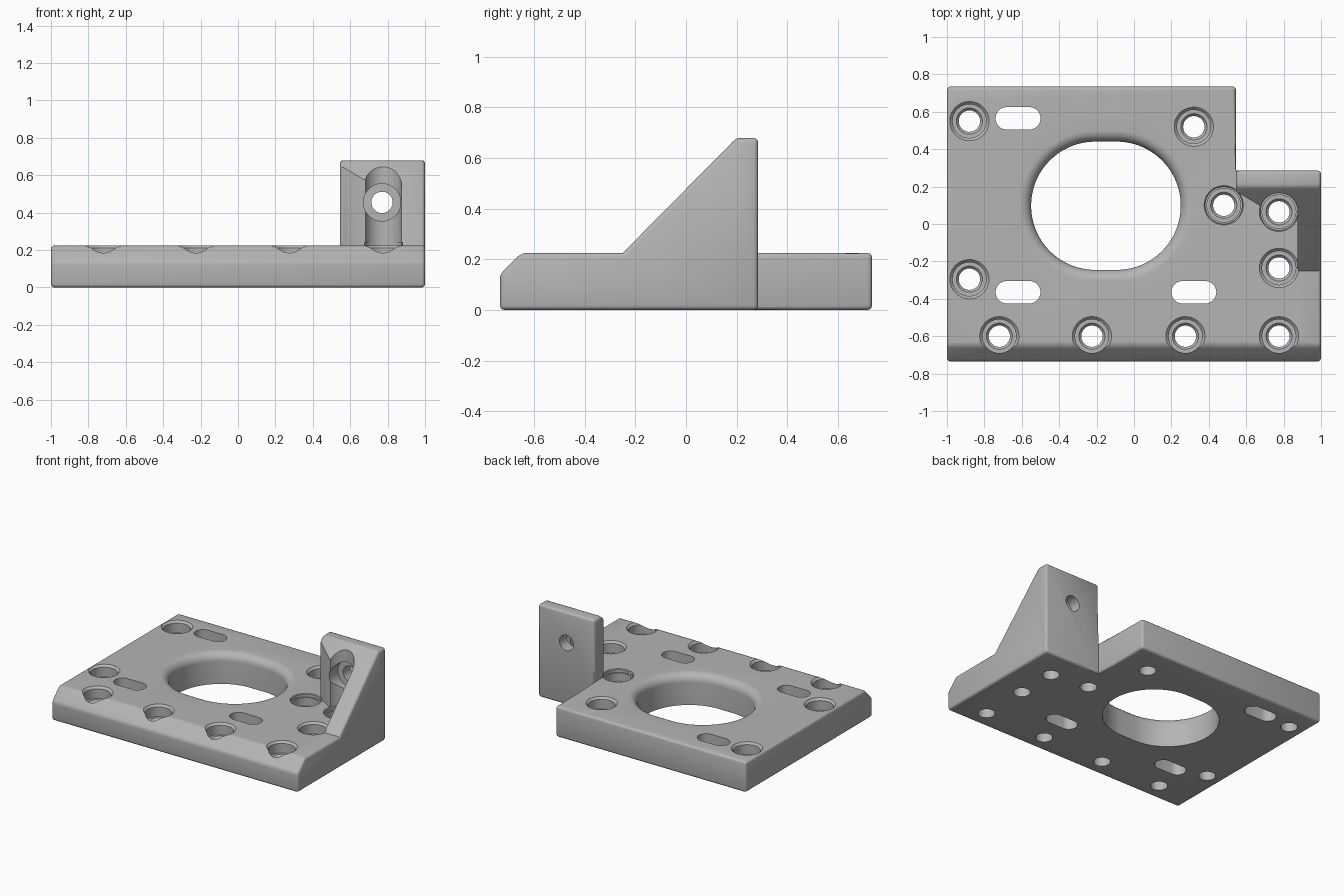
import bpy, bmesh
from math import sin, cos, pi, radians

cube = bpy.data.objects.get("Cube")
if cube:
    bpy.data.objects.remove(cube, do_unlink=True)

grey = bpy.data.materials.new("plain grey")
grey.use_nodes = True
grey.diffuse_color = (0.46, 0.46, 0.46, 1)
grey.node_tree.nodes["Principled BSDF"].inputs["Base Color"].default_value = (0.46, 0.46, 0.46, 1)

TOP = 0.225


def from_bmesh(name, bm):
    bmesh.ops.recalc_face_normals(bm, faces=bm.faces)
    mesh = bpy.data.meshes.new(name)
    bm.to_mesh(mesh)
    bm.free()
    mesh.materials.append(grey)
    obj = bpy.data.objects.new(name, mesh)
    bpy.context.collection.objects.link(obj)
    return obj


def stack(name, loops):
    """Closed solid through a list of equally long point loops."""
    bm = bmesh.new()
    rings = [[bm.verts.new(p) for p in loop] for loop in loops]
    n = len(rings[0])
    for a, b in zip(rings, rings[1:]):
        for i in range(n):
            j = (i + 1) % n
            bm.faces.new((a[i], a[j], b[j], b[i]))
    bm.faces.new(rings[0][::-1])
    bm.faces.new(rings[-1])
    return from_bmesh(name, bm)


def side_profile(name, points, x0, x1):
    return stack(name, [[(x, y, z) for y, z in points] for x in (x0, x1)])


def round_tool(name, x, y, rings, half=0.0, n=48):
    """Round or slot-shaped cutter from (radius, height) rings."""
    angles = [2 * pi * (i + 0.5) / n for i in range(n)]
    return stack(name, [[(x + r * cos(a) + (half if cos(a) > 0 else -half),
                          y + r * sin(a), z) for a in angles] for r, z in rings])


def combine(target, tool, operation="DIFFERENCE"):
    mod = target.modifiers.new("cut", "BOOLEAN")
    mod.object, mod.operation, mod.solver = tool, operation, "EXACT"
    bpy.context.view_layer.update()
    deps = bpy.context.evaluated_depsgraph_get()
    mesh = bpy.data.meshes.new_from_object(target.evaluated_get(deps))
    target.modifiers.clear()
    target.data = mesh
    bpy.data.objects.remove(tool, do_unlink=True)


# Base plate with a chamfered front, and the gusset block on its left side
front = [(-0.735, 0), (-0.735, 0.14), (-0.65, TOP)]
body = side_profile("mounting_bracket", front + [(0.735, TOP), (0.735, 0)], -1, 0.545)
gusset = side_profile("gusset", front + [(-0.25, TOP), (0.2, 0.68), (0.285, 0.68), (0.285, 0)], 0.545, 1)
combine(body, gusset, "UNION")

# Round the outer edges
bm = bmesh.new()
bm.from_mesh(body.data)
bmesh.ops.remove_doubles(bm, verts=bm.verts, dist=0.0005)
bmesh.ops.dissolve_limit(bm, angle_limit=radians(2), verts=bm.verts, edges=bm.edges)
sharp = [e for e in bm.edges if e.is_manifold and e.is_convex and e.calc_face_angle() > radians(30)]
bmesh.ops.bevel(bm, geom=sharp, offset=0.018, segments=3, profile=0.5, affect="EDGES", clamp_overlap=True)
bm.to_mesh(body.data)
bm.free()

# Pocket in front of the upright wall, leaving a side rib
outline = [(0.4, -0.5), (0.875, -0.5), (0.875, 0.065), (0.67, 0.1), (0.56, 0.165), (0.4, 0.2)]
combine(body, stack("pocket", [[(x, y, z) for x, y in outline] for z in (TOP, 1)]))
for x, y in [(0.775, 0.065), (0.48, 0.1)]:
    combine(body, round_tool("channel", x, y, [(0.1, 0.2), (0.1, 1)]))

# Large slotted opening with a rounded rim
fillet = [(0.343 + 0.06 * (1 - cos(a)), TOP - 0.06 + 0.06 * sin(a)) for a in (pi / 2 * i / 8 for i in range(9))]
combine(body, round_tool("opening", -0.15, 0.0975, [(0.343, -0.1)] + fillet + [(0.403, 0.3)], 0.057, 96))

# Adjustment slots
for x, y in [(-0.62, 0.565), (-0.62, -0.365), (0.32, -0.365)]:
    combine(body, round_tool("slot", x, y, [(0.06, -0.1), (0.06, 0.4)], 0.06))

# Counterbored screw holes
bore = [(0.057, -0.1), (0.057, 0.125), (0.07, 0.14), (0.09, 0.14), (0.09, 0.21), (0.105, TOP), (0.105, 0.24)]
holes = [(-0.88, 0.55), (0.32, 0.52), (0.48, 0.1), (0.775, 0.065), (0.775, -0.235), (-0.88, -0.295)]
holes += [(x, -0.6) for x in (-0.72, -0.225, 0.275, 0.775)]
for x, y in holes:
    combine(body, round_tool("screw_hole", x, y, bore))

# Horizontal screw hole through the upright wall
wall_hole = round_tool("wall_hole", 0, 0, [(0.057, -0.4), (0.057, -0.2), (0.1, -0.2), (0.1, 0)])
for v in wall_hole.data.vertices:
    x, y, z = v.co
    v.co = (0.77 + x, -z, 0.455 + y)
wall_hole.data.flip_normals()
bm = bmesh.new()
bm.from_mesh(wall_hole.data)
bmesh.ops.recalc_face_normals(bm, faces=bm.faces)
bm.to_mesh(wall_hole.data)
bm.free()
combine(body, wall_hole)

# Smooth shading with sharp edges kept
bpy.context.view_layer.objects.active = body
for obj in bpy.context.selected_objects:
    obj.select_set(False)
body.select_set(True)
bpy.ops.object.shade_smooth_by_angle(angle=radians(30))
